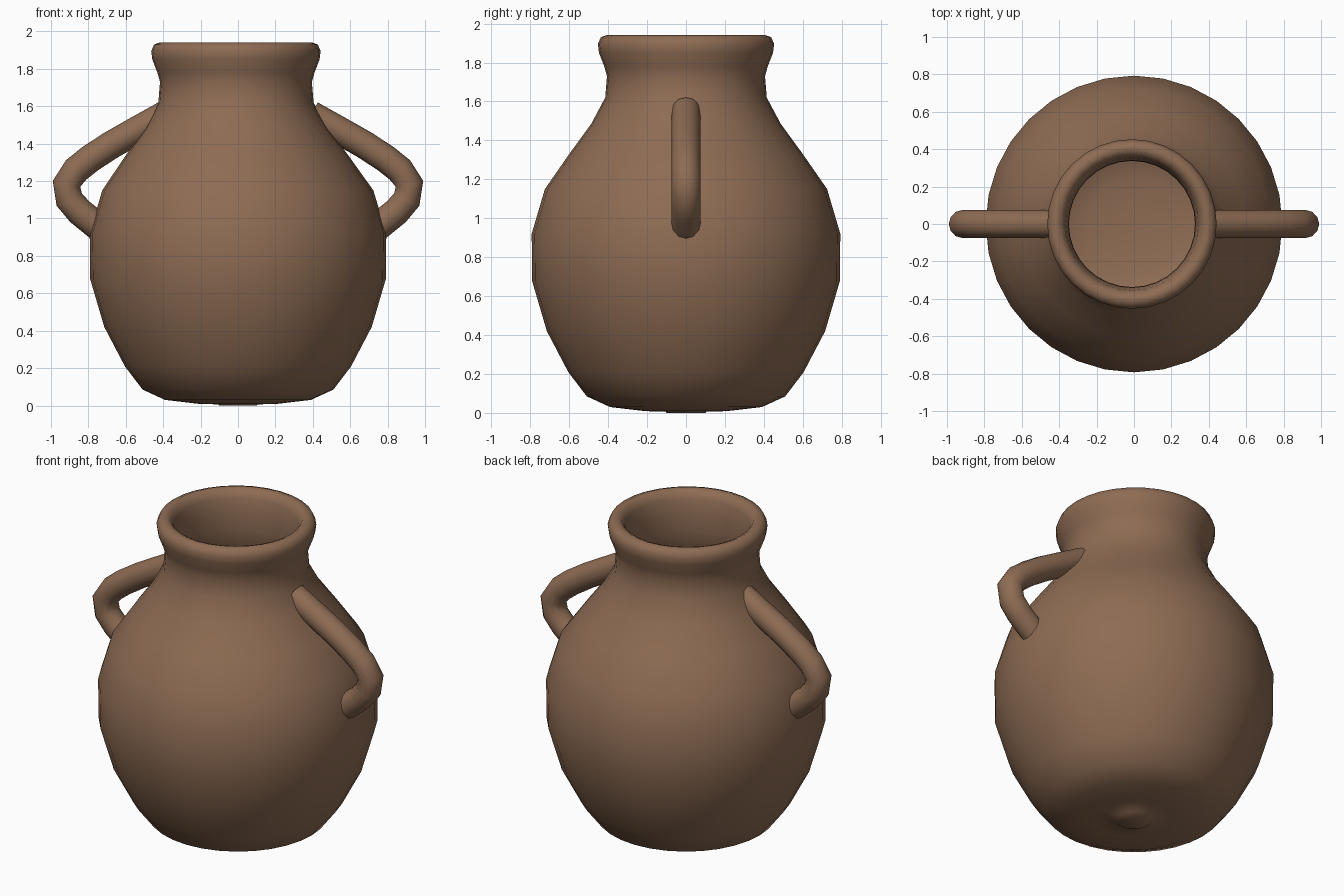
import bpy, bmesh, math
from mathutils import Vector

if "Cube" in bpy.data.objects:
    bpy.data.objects.remove(bpy.data.objects["Cube"])

clay = bpy.data.materials.new("brown clay")
clay.diffuse_color = (0.27, 0.15, 0.088, 1)
clay.use_nodes = True
clay.node_tree.nodes["Principled BSDF"].inputs["Base Color"].default_value = clay.diffuse_color


def make_object(name, bm, angle):
    bmesh.ops.recalc_face_normals(bm, faces=bm.faces)
    mesh = bpy.data.meshes.new(name)
    bm.to_mesh(mesh)
    bm.free()
    mesh.materials.append(clay)
    obj = bpy.data.objects.new(name, mesh)
    bpy.context.collection.objects.link(obj)
    bpy.ops.object.select_all(action='DESELECT')
    bpy.context.view_layer.objects.active = obj
    obj.select_set(True)
    bpy.ops.object.shade_smooth_by_angle(angle=math.radians(angle))
    return obj


def skin(bm, rings):
    # Bridge consecutive closed rings with quads and cap both ends
    for a, b in zip(rings, rings[1:]):
        n = len(a)
        for i in range(n):
            j = (i + 1) % n
            bm.faces.new((a[i], a[j], b[j], b[i]))
    bm.faces.new(rings[0])
    bm.faces.new(rings[-1])


# Pot: one lathe profile, (radius, height), up the outside and down the inside
outer = [(0.10, 0.0), (0.105, 0.006), (0.21, 0.009), (0.39, 0.03), (0.51, 0.085),
         (0.605, 0.21), (0.715, 0.42), (0.79, 0.675), (0.793, 0.92), (0.725, 1.15),
         (0.60, 1.33), (0.487, 1.485), (0.415, 1.62), (0.406, 1.73), (0.42, 1.78),
         (0.447, 1.85), (0.453, 1.895), (0.438, 1.93), (0.405, 1.942)]
inner = [(0.375, 1.93), (0.355, 1.89), (0.34, 1.80), (0.337, 1.70), (0.35, 1.60),
         (0.42, 1.45), (0.53, 1.29), (0.65, 1.12), (0.715, 0.91), (0.715, 0.68),
         (0.64, 0.44), (0.53, 0.25), (0.42, 0.13), (0.25, 0.09), (0.08, 0.08)]
SIDES = 32
bm = bmesh.new()
rings = []
for r, z in outer + inner:
    lean = -0.011 * min(1, max(0, (z - 1.1) / 0.5))  # mouth sits slightly off centre
    rings.append([bm.verts.new((r * math.cos(2 * math.pi * i / SIDES) + lean,
                                r * math.sin(2 * math.pi * i / SIDES), z))
                  for i in range(SIDES)])
skin(bm, rings)
make_object("pot_body", bm, 60)

# Handles: round tube swept along a path in the XZ plane, mirrored left and right
path = [Vector(p) for p in [(0.39, 1.555), (0.53, 1.477), (0.675, 1.395), (0.79, 1.32),
                            (0.865, 1.26), (0.917, 1.185), (0.902, 1.10),
                            (0.845, 1.035), (0.74, 0.95)]]
for side, name in ((1, "right_handle"), (-1, "left_handle")):
    bm = bmesh.new()
    rings = []
    for k, p in enumerate(path):
        before = (p - path[k - 1]).normalized() if k else None
        after = (path[k + 1] - p).normalized() if k < len(path) - 1 else None
        t = ((before or after) + (after or before)).normalized()
        normal = Vector((-t.y, t.x))
        ring = []
        for i in range(12):
            a = 2 * math.pi * i / 12
            q = p + normal * 0.075 * math.cos(a)
            ring.append(bm.verts.new((side * q.x, 0.075 * math.sin(a), q.y)))
        rings.append(ring)
    skin(bm, rings)
    make_object(name, bm, 60)
